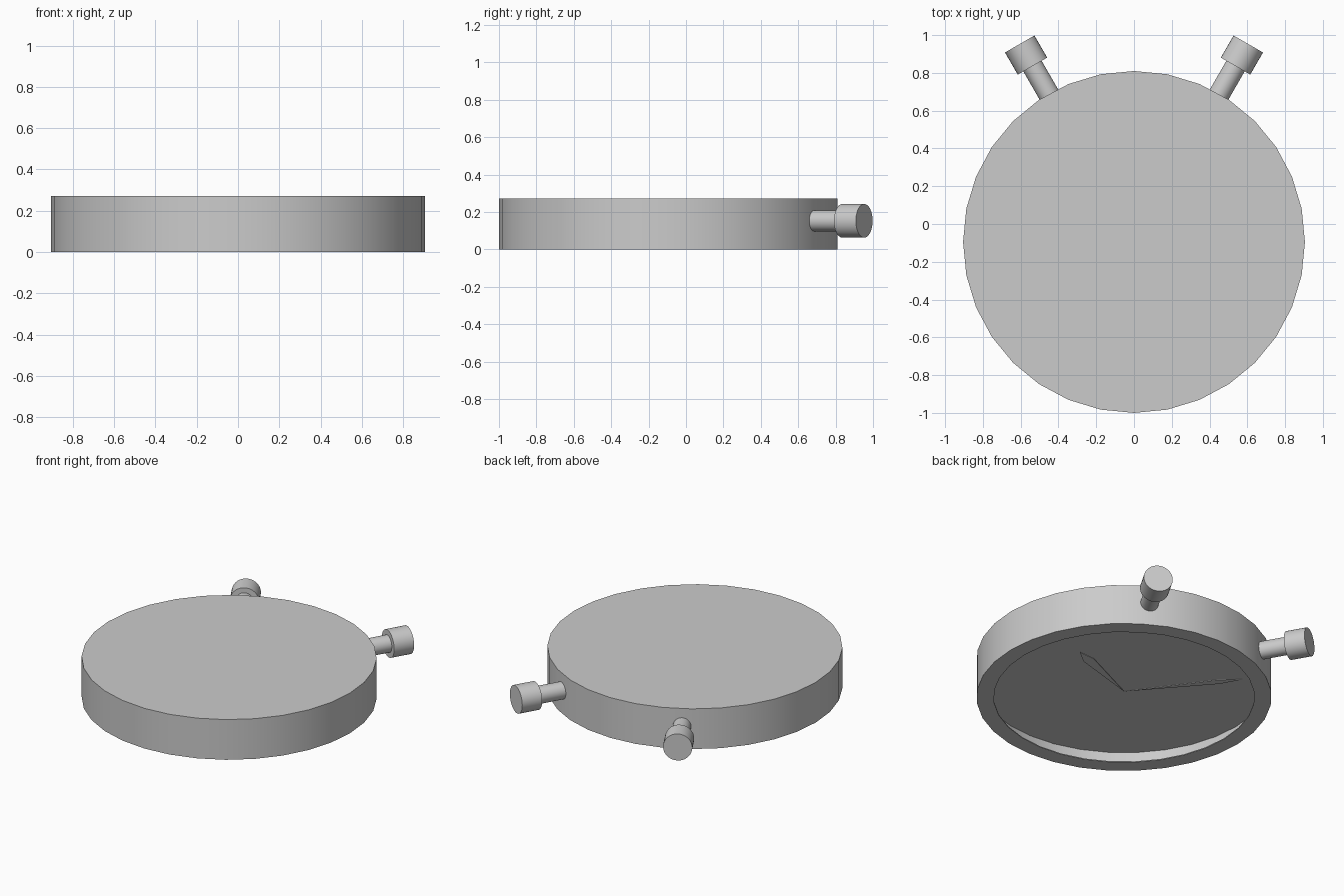
import bpy, bmesh, math
from mathutils import Matrix, Vector

old = bpy.data.objects.get("Cube")
if old:
    bpy.data.objects.remove(old, do_unlink=True)

GREY = (0.6, 0.6, 0.6, 1.0)
grey = bpy.data.materials.new("plain grey")
grey.use_nodes = True
grey.diffuse_color = GREY
grey.node_tree.nodes["Principled BSDF"].inputs["Base Color"].default_value = GREY

CENTRE = Vector((0, -0.095, 0))
RADIUS, HEIGHT, FLOOR = 0.905, 0.272, 0.124


def finish(name, bm, smooth=True):
    """Turn a bmesh into a named grey object."""
    bmesh.ops.remove_doubles(bm, verts=bm.verts, dist=1e-5)
    bmesh.ops.recalc_face_normals(bm, faces=bm.faces)
    mesh = bpy.data.meshes.new(name)
    bm.to_mesh(mesh)
    bm.free()
    mesh.materials.append(grey)
    obj = bpy.data.objects.new(name, mesh)
    bpy.context.collection.objects.link(obj)
    if smooth:
        bpy.ops.object.select_all(action='DESELECT')
        obj.select_set(True)
        bpy.context.view_layer.objects.active = obj
        bpy.ops.object.shade_smooth_by_angle(angle=math.radians(30))
    return obj


def lathe(name, profile, matrix, steps=32):
    """Spin a (radius, height) profile round z, then place it."""
    bm = bmesh.new()
    verts = [bm.verts.new((r, 0, z)) for r, z in profile]
    edges = [bm.edges.new(pair) for pair in zip(verts, verts[1:])]
    bmesh.ops.spin(bm, geom=verts + edges, cent=(0, 0, 0), axis=(0, 0, 1),
                   angle=math.tau, steps=steps, use_duplicate=False)
    bmesh.ops.transform(bm, matrix=matrix, verts=bm.verts)
    return finish(name, bm)


def hand(name, tip, half_width, z):
    """Thin kite-shaped pointer from the centre to the tip."""
    tip = Vector(tip)
    side = Vector((-tip.y, tip.x)).normalized() * half_width
    belly = tip * 0.8
    bm = bmesh.new()
    outline = [Vector((0, 0)), belly - side, tip, belly + side]
    face = bm.faces.new([bm.verts.new(CENTRE + Vector((p.x, p.y, z))) for p in outline])
    top = bmesh.ops.extrude_face_region(bm, geom=[face])["geom"]
    bmesh.ops.translate(bm, vec=(0, 0, 0.006),
                        verts=[v for v in top if isinstance(v, bmesh.types.BMVert)])
    return finish(name, bm, smooth=False)


# Case with a flat back, an overhanging rim and a sunken dial underneath
lathe("case", [(0, HEIGHT), (RADIUS, HEIGHT), (RADIUS, 0), (0.8, 0), (0.8, 0.006),
               (RADIUS - 0.008, 0.006), (RADIUS - 0.008, FLOOR), (0, FLOOR)],
      Matrix.Translation(CENTRE))

# Pointers hanging below the dial
hand("short_hand", (0.517, 0.194), 0.035, 0.04)
hand("long_hand", (-0.462, 0.58), 0.025, 0.04)

# Two push buttons, each a stem and a wider cap, pointing out from the centre
for label, sign in (("left", 1), ("right", -1)):
    turn = Matrix.Rotation(-sign * math.radians(30), 4, 'Z') @ Matrix.Rotation(-math.pi / 2, 4, 'X')
    place = Matrix.Translation(CENTRE + Vector((0, 0, 0.153))) @ turn
    lathe(label + "_button_stem", [(0, 0.885), (0.056, 0.885), (0.056, 1.08), (0, 1.08)], place)
    lathe(label + "_button_cap", [(0, 1.075), (0.09, 1.075), (0.09, 1.21), (0, 1.21)], place)
